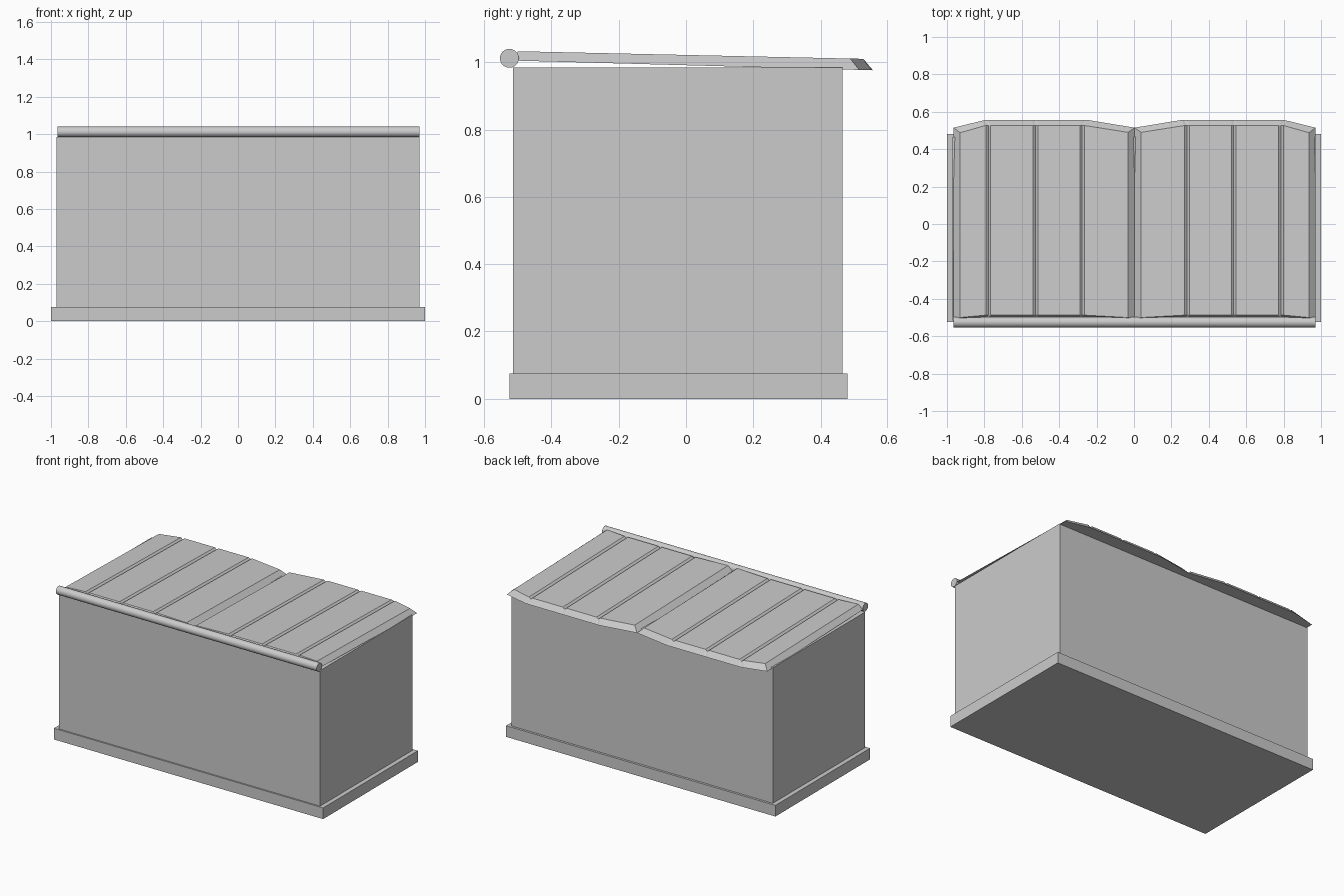
import bpy, bmesh, math

if "Cube" in bpy.data.objects:
    bpy.data.objects.remove(bpy.data.objects["Cube"])


def box(name, x, y0, y1, z0, z1):
    bpy.ops.mesh.primitive_cube_add(size=1, location=(0, (y0 + y1) / 2, (z0 + z1) / 2))
    ob = bpy.context.object
    ob.name = name
    ob.scale = (2 * x, y1 - y0, z1 - z0)
    bpy.ops.object.transform_apply(location=False, rotation=False, scale=True)
    return ob


# Plinth and chest body
box("plinth", 1.0, -0.525, 0.48, 0.0, 0.075)
box("chest_body", 0.97, -0.515, 0.465, 0.07, 0.985)

# Round hinge rail along the front top edge
bpy.ops.mesh.primitive_cylinder_add(vertices=32, radius=0.028, depth=1.937,
                                    location=(0.003, -0.525, 1.012),
                                    rotation=(0, math.pi / 2, 0))
bpy.context.object.name = "hinge_rail"
bpy.ops.object.shade_smooth_by_angle(angle=math.radians(40))


def interp(x, pts):
    for (x0, y0), (x1, y1) in zip(pts, pts[1:]):
        if x <= x1:
            return y0 + (y1 - y0) * (x - x0) / (x1 - x0)
    return pts[-1][1]


def top_z(y):
    return 1.033 - 0.022 * (y + 0.5)


def bottom_z(y):
    return 1.005 - 0.027 * (y + 0.5)


# Sloping padded lid half: panels divided by shallow grooves, bevelled rim
def lid_half(name, side):
    bm = bmesh.new()
    columns = [(0.035, 0)]
    for g in (0.28, 0.53, 0.782):
        columns += [(g - 0.013, 0), (g, 0.011), (g + 0.013, 0)]
    columns.append((0.933, 0))
    rows = []
    for x, dip in columns:
        xb = (x - 0.035) / 0.898 * 0.967
        back_t = interp(x, [(0.035, 0.49), (0.27, 0.527), (0.795, 0.527), (0.933, 0.488)])
        back_b = interp(xb, [(0, 0.515), (0.25, 0.556), (0.8, 0.556), (0.967, 0.515)])
        front_t = interp(x, [(0.035, -0.5), (0.27, -0.487), (0.795, -0.487), (0.933, -0.5)])
        pts = [(xb, -0.51, bottom_z(-0.51)), (x, front_t, top_z(front_t) - dip),
               (x, back_t, top_z(back_t) - dip), (xb, back_b, bottom_z(back_b))]
        rows.append([bm.verts.new((side * px + 0.003, py, pz)) for px, py, pz in pts])
    for a, b in zip(rows, rows[1:]):
        for i in range(4):
            j = (i + 1) % 4
            bm.faces.new((a[i], a[j], b[j], b[i]))
    bm.faces.new(rows[0])
    bm.faces.new(rows[-1])
    bmesh.ops.recalc_face_normals(bm, faces=bm.faces[:])
    me = bpy.data.meshes.new(name)
    bm.to_mesh(me)
    bm.free()
    bpy.context.collection.objects.link(bpy.data.objects.new(name, me))


lid_half("lid_left", -1)
lid_half("lid_right", 1)
